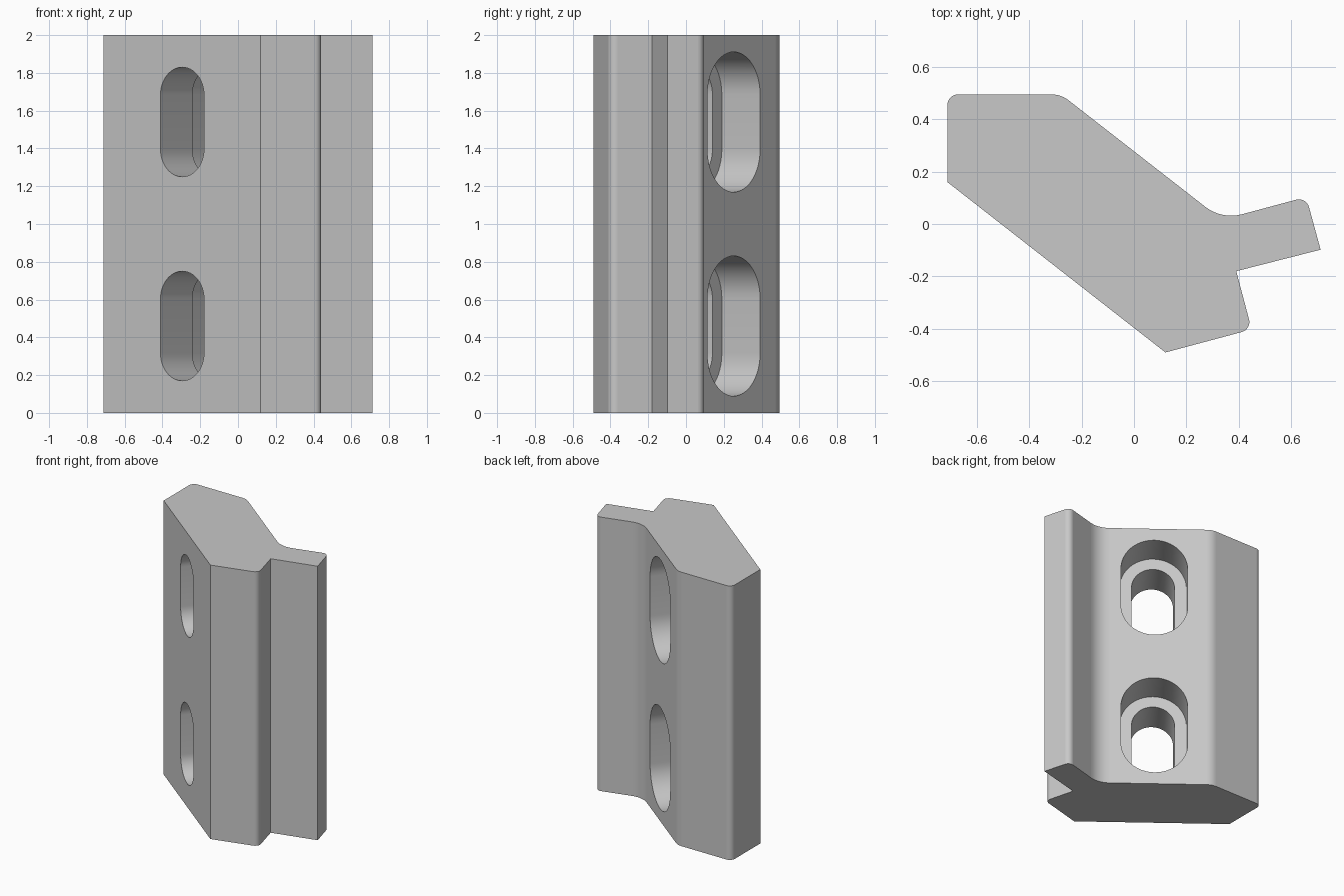
import bpy, bmesh, math
from mathutils import Vector, Matrix

cube = bpy.data.objects.get("Cube")
if cube:
    bpy.data.objects.remove(cube, do_unlink=True)

steel = bpy.data.materials.new("plain_grey")
steel.use_nodes = True
grey = (0.58, 0.58, 0.58, 1)
steel.diffuse_color = grey
steel.node_tree.nodes["Principled BSDF"].inputs["Base Color"].default_value = grey


def round_corners(corners, steps=8):
    """Turn (x, y, radius) corners into an outline with true arc fillets."""
    outline = []
    for i, (x, y, r) in enumerate(corners):
        p = Vector((x, y))
        if r == 0:
            outline.append(p)
            continue
        a = (Vector(corners[i - 1][:2]) - p).normalized()
        b = (Vector(corners[(i + 1) % len(corners)][:2]) - p).normalized()
        half = a.angle(b) / 2
        centre = p + (a + b).normalized() * (r / math.sin(half))
        start = p + a * (r / math.tan(half)) - centre
        end = p + b * (r / math.tan(half)) - centre
        sweep = start.angle(end)
        for k in range(steps + 1):
            t = k / steps
            outline.append(centre + (start * math.sin((1 - t) * sweep)
                                     + end * math.sin(t * sweep)) / math.sin(sweep))
    return outline


def prism(name, outline, bottom, top, matrix=Matrix()):
    """Extrude a counter-clockwise outline from bottom to top along local z."""
    bm = bmesh.new()
    low = [bm.verts.new((p[0], p[1], bottom)) for p in outline]
    high = [bm.verts.new((p[0], p[1], top)) for p in outline]
    bm.faces.new(low[::-1])
    bm.faces.new(high)
    for i in range(len(low)):
        bm.faces.new((low[i - 1], low[i], high[i], high[i - 1]))
    bm.transform(matrix)
    bm.normal_update()
    mesh = bpy.data.meshes.new(name)
    bm.to_mesh(mesh)
    bm.free()
    mesh.materials.append(steel)
    obj = bpy.data.objects.new(name, mesh)
    bpy.context.collection.objects.link(obj)
    return obj


def stadium(radius, half_straight, steps=24):
    """Long-hole outline, straight sides along local y."""
    pts = []
    for side, first in ((1, 0), (-1, math.pi)):
        for k in range(steps + 1):
            a = first + math.pi * k / steps
            pts.append((radius * math.cos(a), side * half_straight + radius * math.sin(a)))
    return pts


# Clamp body: constant section extruded upward
section = [
    (-0.712, 0.16, 0), (0.12, -0.49, 0), (0.449, -0.402, 0.04), (0.39, -0.18, 0),
    (0.712, -0.098, 0), (0.657, 0.103, 0.04), (0.335, 0.0165, 0.16),
    (-0.278, 0.494, 0.1), (-0.712, 0.494, 0.04),
]
body = prism("clamp_body", round_corners(section), 0, 2)

# Two stepped long holes, square to the sloping faces
slope = math.radians(38)
along = Vector((math.cos(slope), -math.sin(slope), 0))
inward = Vector((math.sin(slope), math.cos(slope), 0))
thickness, step_depth = 0.527, 0.254
cutters = []
for z in (0.46, 1.54):
    # Right-handed axes, so the cutters keep outward normals
    frame = Matrix((along, Vector((0, 0, -1)), inward)).transposed().to_4x4()
    frame.translation = Vector((-0.295, -0.165, z))
    cutters.append(prism("through_slot_cutter", stadium(0.146, 0.144), -0.3, 0.45, frame))
    cutters.append(prism("recess_cutter", stadium(0.227, 0.144),
                         thickness - step_depth, 0.9, frame))

bpy.ops.object.select_all(action="DESELECT")
bpy.context.view_layer.objects.active = body
body.select_set(True)
for cutter in cutters:
    cutter.hide_render = True
    mod = body.modifiers.new("slot", "BOOLEAN")
    mod.operation = "DIFFERENCE"
    mod.solver = "EXACT"
    mod.object = cutter
    bpy.ops.object.modifier_apply(modifier=mod.name)
for cutter in cutters:
    bpy.data.objects.remove(cutter, do_unlink=True)

# Smooth fillets and slot walls, flat main faces
bpy.ops.object.shade_smooth_by_angle(angle=math.radians(25))
for face in body.data.polygons:
    if face.area > 0.1:
        face.use_smooth = False
